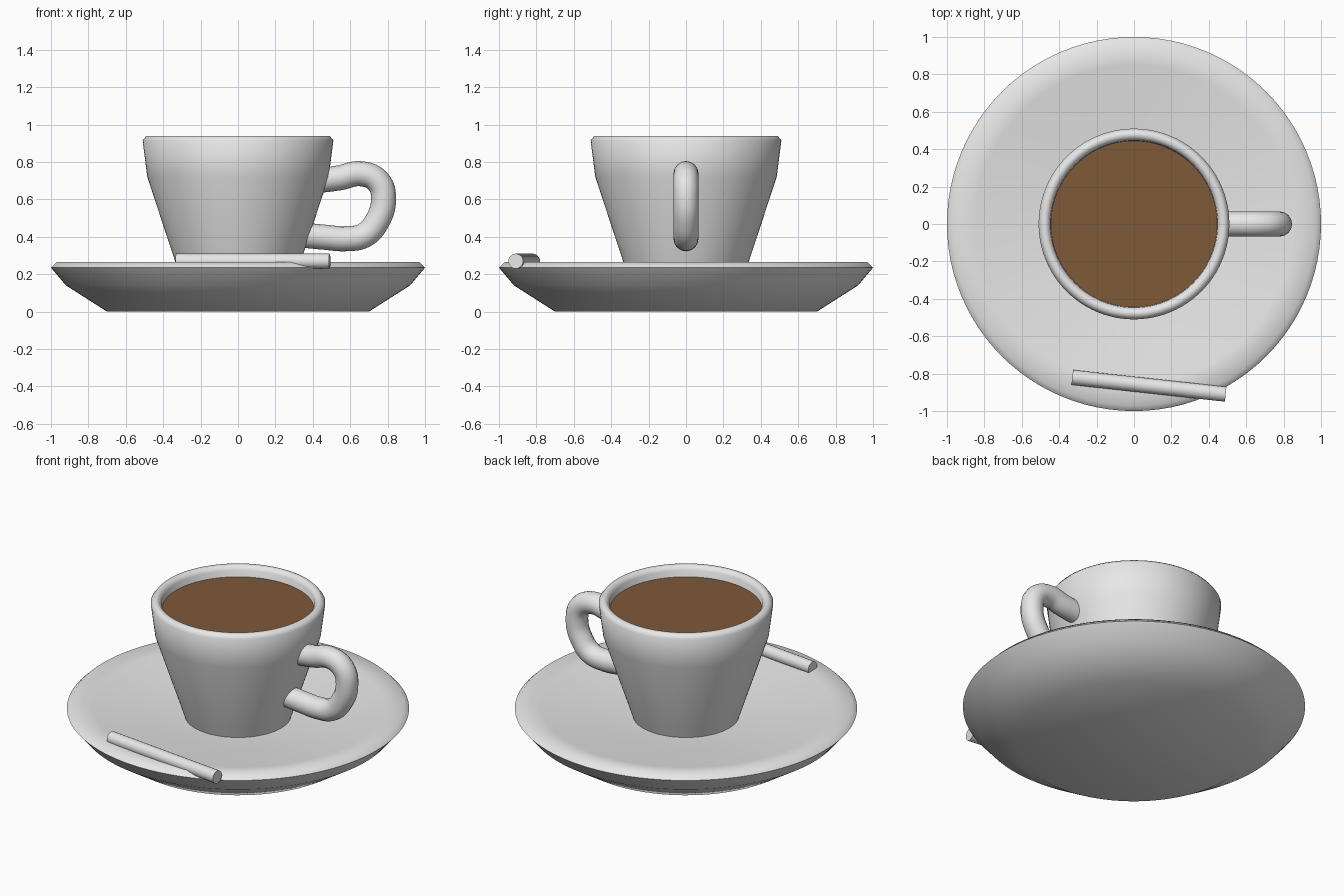
import bpy
import bmesh
from math import radians, tau
from mathutils import Vector

old = bpy.data.objects.get("Cube")
if old:
    bpy.data.objects.remove(old, do_unlink=True)


def make_material(name, rgb):
    mat = bpy.data.materials.new(name)
    mat.use_nodes = True
    mat.diffuse_color = (*rgb, 1)
    bsdf = next(n for n in mat.node_tree.nodes if n.type == "BSDF_PRINCIPLED")
    bsdf.inputs["Base Color"].default_value = (*rgb, 1)
    return mat


white = make_material("white porcelain", (0.8, 0.8, 0.8))
brown = make_material("coffee brown", (0.21, 0.1, 0.04))


def smooth(obj, angle):
    bpy.ops.object.select_all(action="DESELECT")
    obj.select_set(True)
    bpy.context.view_layer.objects.active = obj
    bpy.ops.object.shade_smooth_by_angle(angle=radians(angle))


def lathe(name, profile, mat, segments=96):
    """Spin (radius, height) points around the z axis."""
    bm = bmesh.new()
    verts = [bm.verts.new((r, 0, z)) for r, z in profile]
    edges = [bm.edges.new(pair) for pair in zip(verts, verts[1:])]
    bmesh.ops.spin(bm, geom=verts + edges, cent=(0, 0, 0), axis=(0, 0, 1),
                   angle=tau, steps=segments)
    bmesh.ops.remove_doubles(bm, verts=bm.verts, dist=0.0005)
    bmesh.ops.recalc_face_normals(bm, faces=bm.faces)
    mesh = bpy.data.meshes.new(name)
    bm.to_mesh(mesh)
    bm.free()
    mesh.materials.append(mat)
    obj = bpy.data.objects.new(name, mesh)
    bpy.context.collection.objects.link(obj)
    smooth(obj, 60)
    return obj


# Saucer: flared underside, bevelled rim, shallow dish
lathe("saucer", [(0, 0), (0.7, 0), (0.92, 0.14), (1, 0.235), (0.97, 0.265),
                 (0.85, 0.25), (0.5, 0.21), (0.3, 0.19), (0, 0.185)], white)

# Cup: tapered wall, rounded lip, hollow inside
lathe("cup", [(0, 0.18), (0.307, 0.18), (0.335, 0.265), (0.485, 0.72),
              (0.51, 0.915), (0.49, 0.94), (0.465, 0.94), (0.447, 0.915),
              (0.435, 0.72), (0.28, 0.25), (0, 0.25)], white)

# Coffee surface
bpy.ops.mesh.primitive_circle_add(vertices=96, radius=0.446, fill_type="NGON",
                                  location=(0, 0, 0.875))
coffee = bpy.context.object
coffee.name = "coffee"
coffee.data.materials.append(brown)

# Handle: round tube swept along a loop, ends buried in the cup wall
path = [(0.42, 0.7), (0.54, 0.715), (0.66, 0.737), (0.75, 0.695), (0.778, 0.6),
        (0.742, 0.48), (0.675, 0.408), (0.58, 0.39), (0.46, 0.398), (0.32, 0.412)]
curve = bpy.data.curves.new("handle", "CURVE")
curve.dimensions = "3D"
curve.bevel_depth = 0.067
curve.bevel_resolution = 6
curve.use_fill_caps = True
spline = curve.splines.new("BEZIER")
spline.resolution_u = 6
spline.bezier_points.add(len(path) - 1)
for point, (x, z) in zip(spline.bezier_points, path):
    point.co = (x, 0, z)
    point.handle_left_type = point.handle_right_type = "AUTO"
curve.materials.append(white)
handle = bpy.data.objects.new("handle", curve)
bpy.context.collection.objects.link(handle)
bpy.ops.object.select_all(action="DESELECT")
handle.select_set(True)
bpy.context.view_layer.objects.active = handle
bpy.ops.object.convert(target="MESH")
smooth(bpy.context.object, 40)

# Stirring stick lying across the saucer rim
start, end = Vector((-0.33, -0.82, 0.27)), Vector((0.49, -0.91, 0.27))
bpy.ops.mesh.primitive_cylinder_add(vertices=20, radius=0.04,
                                    depth=(end - start).length,
                                    location=(start + end) / 2)
stick = bpy.context.object
stick.name = "stirring_stick"
stick.rotation_euler = (end - start).to_track_quat("Z", "Y").to_euler()
stick.data.materials.append(white)
smooth(stick, 40)
